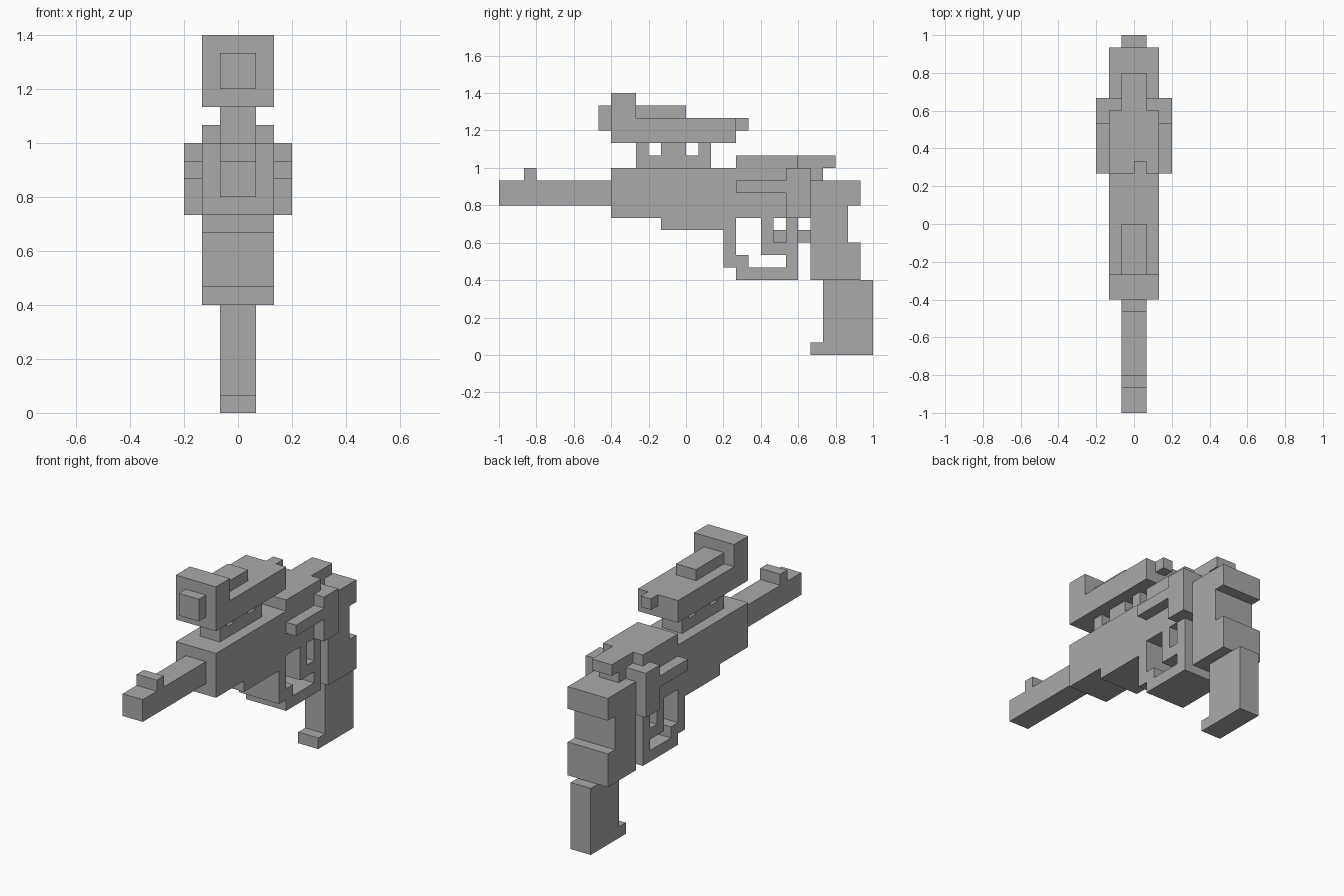
import bpy
import bmesh

cube = bpy.data.objects.get("Cube")
if cube:
    bpy.data.objects.remove(cube, do_unlink=True)

UNIT = 1 / 15  # size of one block

grey = bpy.data.materials.new("plain grey")
grey.use_nodes = True
grey.diffuse_color = (0.4, 0.4, 0.4, 1)
grey.node_tree.nodes["Principled BSDF"].inputs["Base Color"].default_value = grey.diffuse_color


def slab(name, outline, x0, x1):
    """Extrude a side outline of (y, z) block corners from x0 to x1."""
    bm = bmesh.new()
    face = bm.faces.new([bm.verts.new((x0 * UNIT, y * UNIT, z * UNIT)) for y, z in outline])
    side = bmesh.ops.extrude_face_region(bm, geom=[face])
    moved = [v for v in side["geom"] if isinstance(v, bmesh.types.BMVert)]
    bmesh.ops.translate(bm, verts=moved, vec=((x1 - x0) * UNIT, 0, 0))
    bmesh.ops.recalc_face_normals(bm, faces=bm.faces)
    mesh = bpy.data.meshes.new(name)
    bm.to_mesh(mesh)
    bm.free()
    mesh.materials.append(grey)
    obj = bpy.data.objects.new(name, mesh)
    bpy.context.collection.objects.link(obj)
    return obj


def wide(name, outline):
    return slab(name, outline, -2, 2)


def narrow(name, outline):
    return slab(name, outline, -1, 1)


def rect(y0, y1, z0, z1):
    return [(y0, z0), (y1, z0), (y1, z1), (y0, z1)]


# Barrel with its front sight
narrow("barrel", [(-15, 12), (-6, 12), (-6, 14), (-12, 14), (-12, 15),
                  (-13, 15), (-13, 14), (-15, 14)])

# Main body and the raised cover behind the scope
wide("body", [(-6, 11), (-2, 11), (-2, 10), (4, 10), (4, 11), (10, 11),
              (10, 15), (-6, 15)])
wide("rear_cover", rect(4, 9, 15, 16))
narrow("rear_latch", [(9, 15), (10, 15), (10, 14), (11, 14), (11, 15),
                      (12, 15), (12, 16), (9, 16)])

# Side plates with a forward arm, on both sides
for label, x0, x1 in (("left", 2, 3), ("right", -3, -2)):
    slab(label + "_side_plate", [(8, 11), (10, 11), (10, 15), (8, 15), (8, 14),
                                 (4, 14), (4, 13), (8, 13)], x0, x1)

# Trigger and guard
wide("trigger_guard", [(3, 10), (3, 7), (4, 7), (4, 6), (9, 6), (9, 11), (8, 11),
                       (8, 7), (5, 7), (5, 8), (4, 8), (4, 10)])
wide("trigger", [(6, 11), (6, 8), (8, 8), (8, 9), (7, 9), (7, 11)])
narrow("trigger_pin", rect(7, 8, 9, 10))
narrow("guard_pin", rect(9, 10, 9, 10))

# Grip and the foot below it
wide("grip", [(10, 6), (14, 6), (14, 9), (13, 9), (13, 12), (14, 12), (14, 14), (10, 14)])
narrow("grip_foot", [(10, 0), (15, 0), (15, 6), (11, 6), (11, 1), (10, 1)])

# Scope mount with two slots
narrow("scope_mount", [(-4, 15), (2, 15), (2, 17), (1, 17), (1, 16), (0, 16), (0, 17),
                       (-2, 17), (-2, 16), (-3, 16), (-3, 17), (-4, 17)])

# Scope
wide("scope_body", [(-6, 17), (4, 17), (4, 19), (-4, 19), (-4, 21), (-6, 21)])
narrow("scope_lens", rect(-7, -6, 18, 20))
narrow("scope_top", rect(-4, 0, 19, 20))
slab("scope_eyepiece", rect(4, 5, 18, 19), 0, 1)
